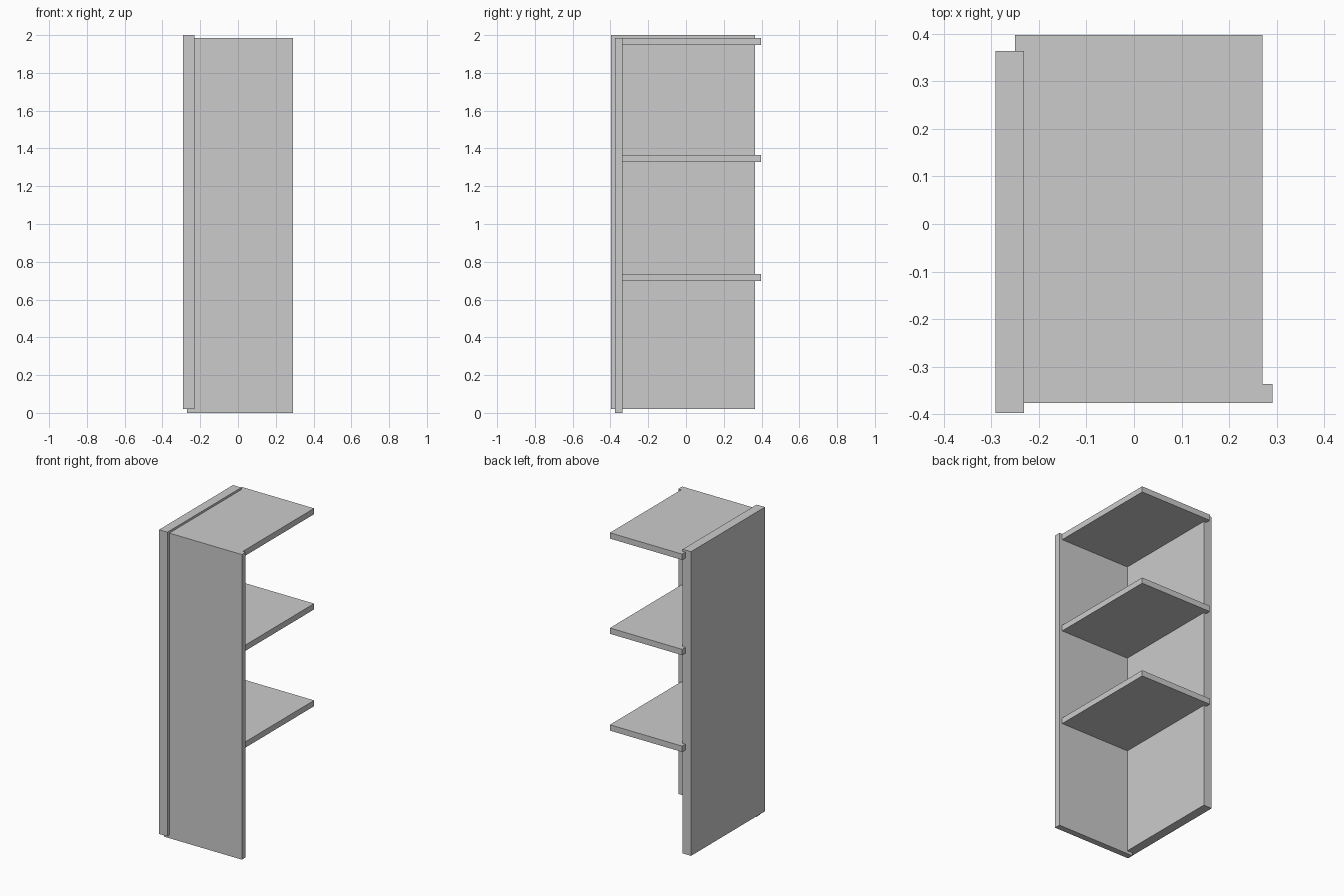
import bpy

if "Cube" in bpy.data.objects:
    bpy.data.objects.remove(bpy.data.objects["Cube"])


def board(name, x, y, z):
    """Flat-faced box spanning the given (min, max) ranges."""
    bpy.ops.mesh.primitive_cube_add(
        size=1, location=[(a + b) / 2 for a, b in (x, y, z)])
    ob = bpy.context.object
    ob.name = name
    ob.scale = [b - a for a, b in (x, y, z)]
    bpy.ops.object.transform_apply(location=False, rotation=False, scale=True)
    return ob


# Two upright panels meeting at a corner
board("side_panel", (-0.291, -0.231), (-0.397, 0.364), (0.02, 2.0))
board("front_panel", (-0.27, 0.291), (-0.376, -0.336), (0.0, 1.986))

# Three shelves held in the corner
for i, top in enumerate((0.736, 1.366, 1.986)):
    board(f"shelf_{i + 1}", (-0.25, 0.27), (-0.336, 0.397), (top - 0.038, top))
